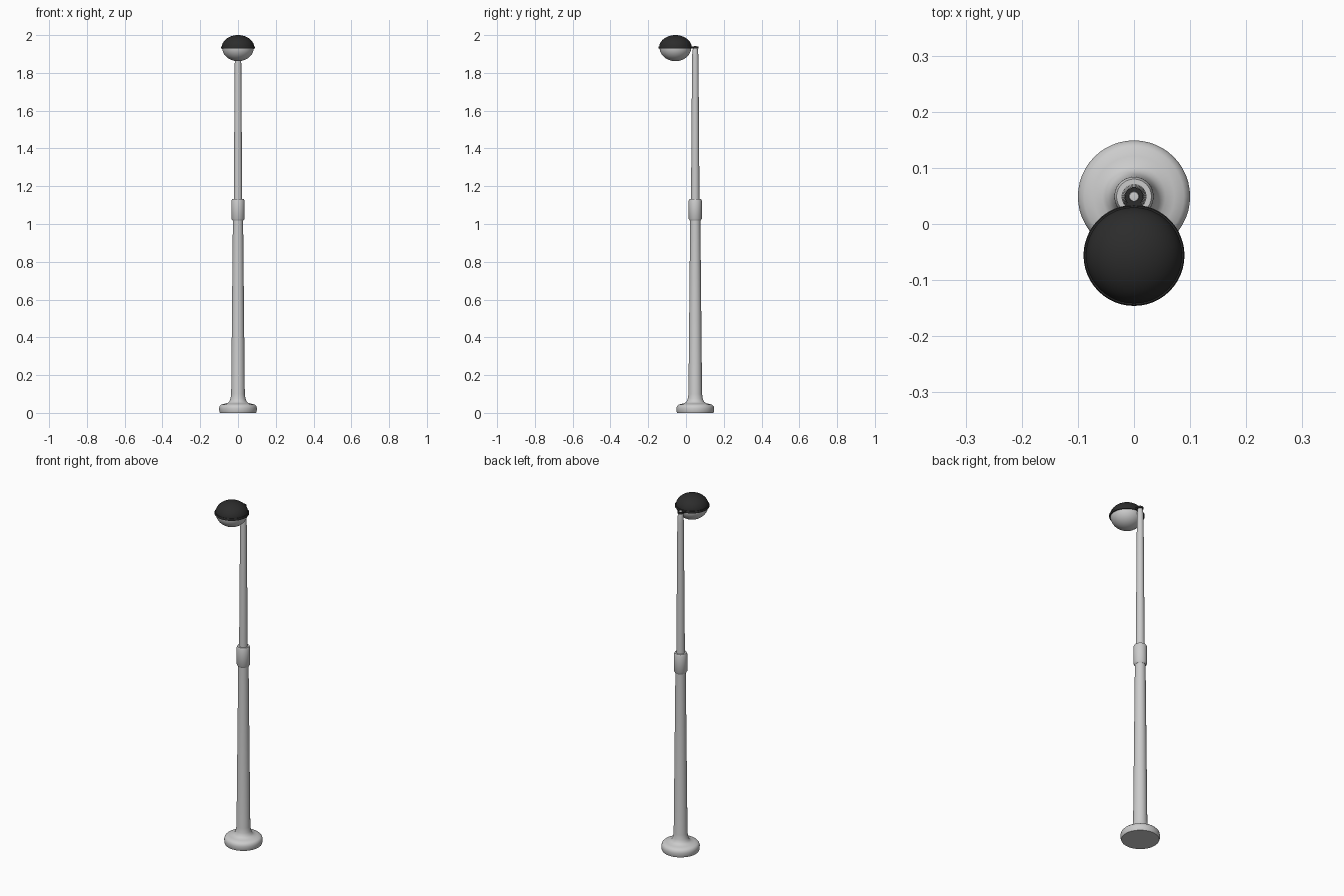
import bpy, bmesh, math

if "Cube" in bpy.data.objects:
    bpy.data.objects.remove(bpy.data.objects["Cube"])

POLE_Y, LAMP_Y, RIM_Z = 0.049, -0.056, 1.935

black = bpy.data.materials.new("black")
black.diffuse_color = (0.025, 0.025, 0.025, 1)
black.use_nodes = True
black.node_tree.nodes["Principled BSDF"].inputs["Base Color"].default_value = black.diffuse_color


def lathe(name, profile, y, material=None, segments=48, closed=False):
    """Spin (radius, z) points around a vertical axis at x = 0."""
    bm = bmesh.new()
    verts = [bm.verts.new((r, 0, z)) for r, z in profile]
    pairs = list(zip(verts, verts[1:]))
    if closed:
        pairs.append((verts[-1], verts[0]))
    edges = [bm.edges.new(p) for p in pairs]
    bmesh.ops.spin(bm, geom=verts + edges, cent=(0, 0, 0), axis=(0, 0, 1),
                   angle=math.tau, steps=segments, use_duplicate=False)
    bmesh.ops.remove_doubles(bm, verts=bm.verts, dist=1e-5)
    bmesh.ops.recalc_face_normals(bm, faces=bm.faces)
    mesh = bpy.data.meshes.new(name)
    bm.to_mesh(mesh)
    bm.free()
    return finish(name, mesh, (0, y, 0), material)


def finish(name, mesh, location, material):
    obj = bpy.data.objects.new(name, mesh)
    obj.location = location
    bpy.context.collection.objects.link(obj)
    if material:
        mesh.materials.append(material)
    bpy.ops.object.select_all(action='DESELECT')
    obj.select_set(True)
    bpy.context.view_layer.objects.active = obj
    bpy.ops.object.shade_smooth_by_angle(angle=math.radians(40))
    return obj


def bowl(radius, height, steps=12):
    """Quarter ellipse from the rim to the axis."""
    arc = [(radius * math.cos(i * math.pi / 2 / steps),
            RIM_Z + height * math.sin(i * math.pi / 2 / steps)) for i in range(steps)]
    return [(0, RIM_Z)] + arc + [(0, RIM_Z + height)]


# Flared foot running into the lower pole
lathe("foot_and_lower_pole", [
    (0, 0), (0.096, 0), (0.099, 0.008), (0.1, 0.025), (0.097, 0.036), (0.089, 0.044),
    (0.072, 0.048), (0.056, 0.052), (0.046, 0.06), (0.04, 0.075), (0.036, 0.1),
    (0.027, 1.025), (0, 1.025)], POLE_Y)

# Joint sleeve with chamfered ends
lathe("joint_sleeve", [
    (0, 1.018), (0.029, 1.018), (0.035, 1.028), (0.035, 1.122), (0.031, 1.132),
    (0, 1.132)], POLE_Y)

# Slimmer upper pole with rounded tip
lathe("upper_pole", [
    (0, 1.12), (0.0225, 1.12), (0.017, 1.88), (0.015, 1.915), (0.012, 1.932),
    (0.008, 1.941), (0, 1.942)], POLE_Y)

# Lamp: dark hood, flat rim and pale glass bowl
lathe("lamp_hood", bowl(0.086, 0.065), LAMP_Y, black)
lathe("lamp_glass", bowl(0.084, -0.073), LAMP_Y)
lathe("lamp_rim", [(0.075, RIM_Z - 0.006), (0.088, RIM_Z - 0.006), (0.09, RIM_Z - 0.003),
                   (0.09, RIM_Z + 0.003), (0.088, RIM_Z + 0.006), (0.075, RIM_Z + 0.006)],
      LAMP_Y, black, closed=True)

# Collar around the pole tip
lathe("pole_collar", [(0.009, RIM_Z - 0.005), (0.016, RIM_Z - 0.005),
                      (0.016, RIM_Z + 0.005), (0.009, RIM_Z + 0.005)],
      POLE_Y, black, closed=True)

# Short tapered neck from rim to collar
bm = bmesh.new()
outline = [(-0.026, 0.026), (0.026, 0.026), (0.014, 0.035), (0.011, 0.042),
           (-0.011, 0.042), (-0.014, 0.035)]
face = bm.faces.new([bm.verts.new((x, y, RIM_Z - 0.005)) for x, y in outline])
top = bmesh.ops.extrude_face_region(bm, geom=[face])
bmesh.ops.translate(bm, vec=(0, 0, 0.01),
                    verts=[v for v in top["geom"] if isinstance(v, bmesh.types.BMVert)])
bmesh.ops.recalc_face_normals(bm, faces=bm.faces)
neck = bpy.data.meshes.new("lamp_neck")
bm.to_mesh(neck)
bm.free()
finish("lamp_neck", neck, (0, 0, 0), black)
